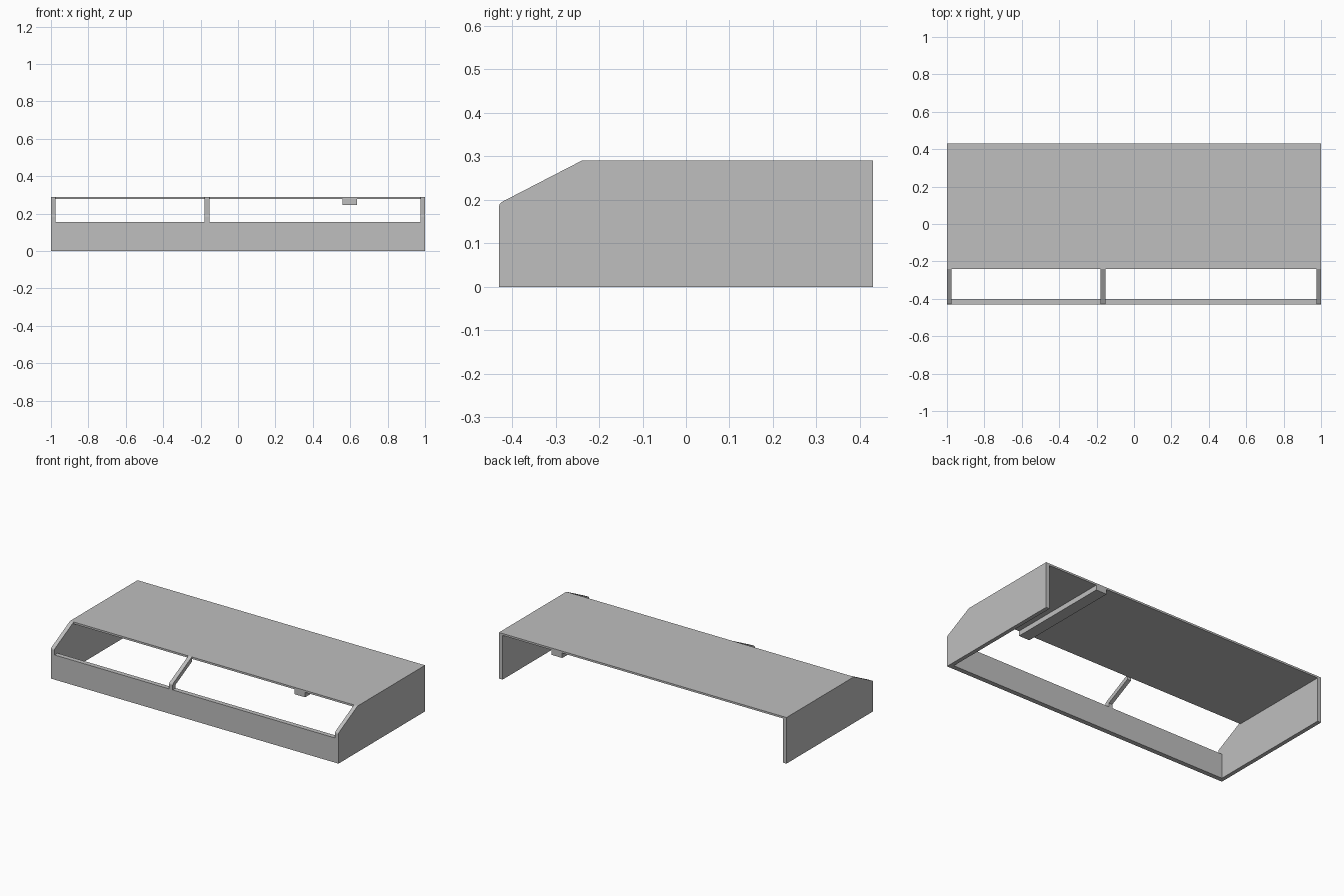
import bpy
import bmesh

cube = bpy.data.objects.get("Cube")
if cube:
    bpy.data.objects.remove(cube, do_unlink=True)

grey = bpy.data.materials.new("light_grey")
grey.use_nodes = True
colour = (0.52, 0.52, 0.52, 1)
grey.diffuse_color = colour
grey.node_tree.nodes["Principled BSDF"].inputs["Base Color"].default_value = colour

FRONT, BACK, CREST = -0.43, 0.43, -0.24
TOP, WALL, SHEET = 0.29, 0.025, 0.012
SILL, LEDGE = 0.155, -0.40


def extrude(name, profile, x0, x1):
    """Extrude a (y, z) profile along x."""
    bm = bmesh.new()
    face = bm.faces.new([bm.verts.new((x0, y, z)) for y, z in profile])
    moved = bmesh.ops.extrude_face_region(bm, geom=[face])["geom"]
    verts = [v for v in moved if isinstance(v, bmesh.types.BMVert)]
    bmesh.ops.translate(bm, verts=verts, vec=(x1 - x0, 0, 0))
    bmesh.ops.recalc_face_normals(bm, faces=bm.faces)
    mesh = bpy.data.meshes.new(name)
    bm.to_mesh(mesh)
    bm.free()
    mesh.materials.append(grey)
    obj = bpy.data.objects.new(name, mesh)
    bpy.context.collection.objects.link(obj)
    return obj


def rect(y0, y1, z0, z1):
    return [(y0, z0), (y1, z0), (y1, z1), (y0, z1)]


# Side walls with a sloped, softly cornered front
slope = [(FRONT, 0.185), (-0.428, 0.191), (-0.422, 0.196), (CREST, TOP)]
side = [(BACK, 0), (FRONT, 0)] + slope + [(BACK, TOP)]
extrude("left_wall", side, 1 - WALL, 1)
extrude("right_wall", side, -1, WALL - 1)

# Top sheet and front panel between the walls
inner = 1 - WALL
extrude("top_panel", rect(CREST, BACK, TOP - SHEET, TOP), -inner, inner)
extrude("front_panel", rect(FRONT, LEDGE, 0, SILL), -inner, inner)

# Bent bar dividing the sloped opening
bar = [(LEDGE, SILL), (FRONT, SILL)] + slope + [(CREST, TOP - 0.03), (LEDGE, 0.178)]
extrude("window_divider", bar, -0.178, -0.153)

# Rail under the top sheet
extrude("under_rail", rect(CREST, BACK, 0.247, TOP - SHEET), 0.56, 0.635)
